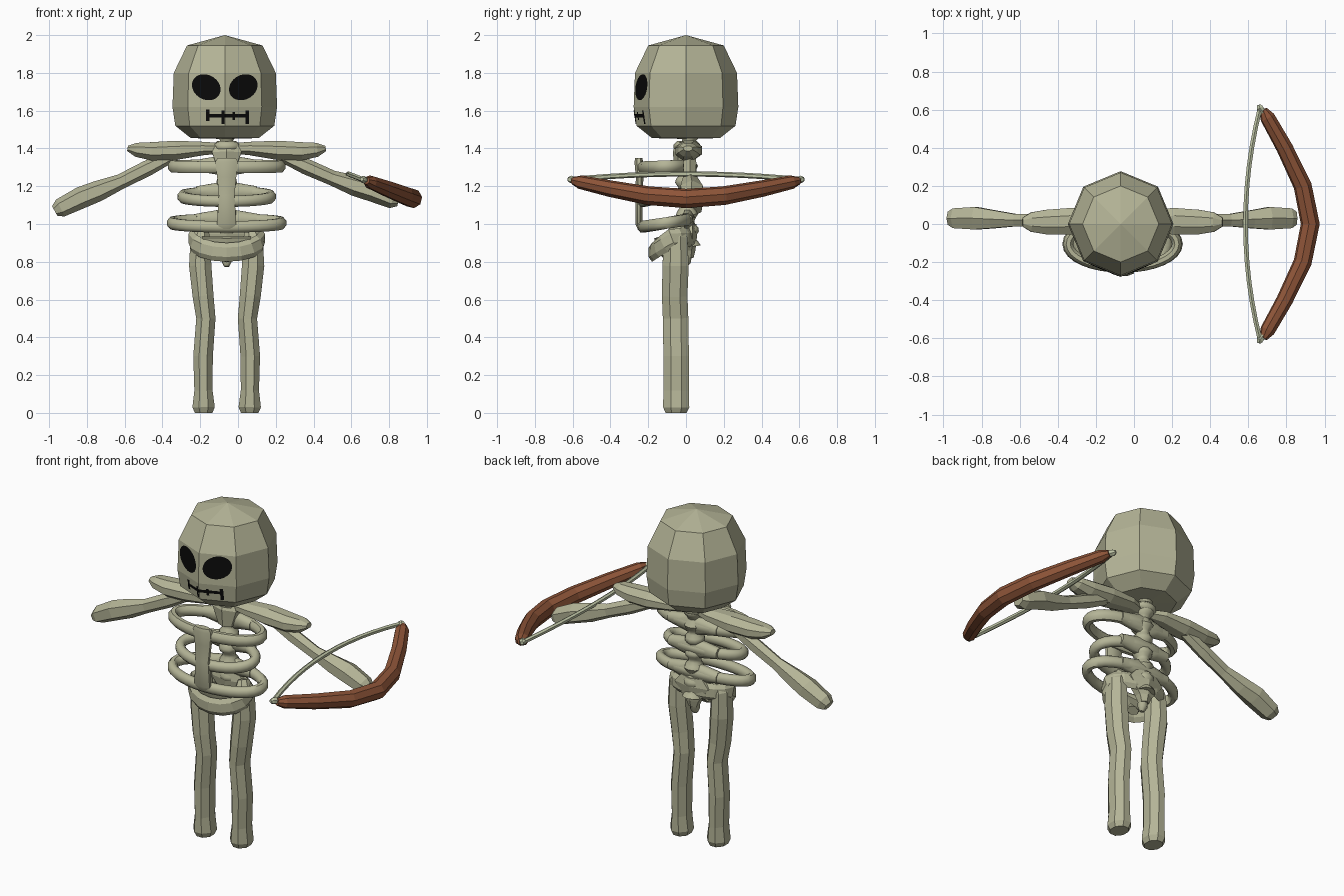
import bpy, bmesh, math
from math import sin, cos, pi
from mathutils import Vector
from mathutils.bvhtree import BVHTree

if "Cube" in bpy.data.objects:
    bpy.data.objects.remove(bpy.data.objects["Cube"])

MID = -0.06  # centre line of the body


def material(name, rgb):
    m = bpy.data.materials.new(name)
    m.use_nodes = True
    m.diffuse_color = (*rgb, 1)
    m.node_tree.nodes["Principled BSDF"].inputs["Base Color"].default_value = (*rgb, 1)
    return m


BONE = material("bone", (0.46, 0.46, 0.31))
BLACK = material("black", (0.003, 0.003, 0.003))
WOOD = material("brown_wood", (0.27, 0.09, 0.04))
STRING = material("pale_string", (0.52, 0.56, 0.38))


def finish(name, bm, mat, smooth=False):
    bmesh.ops.recalc_face_normals(bm, faces=bm.faces)
    mesh = bpy.data.meshes.new(name)
    bm.to_mesh(mesh)
    bm.free()
    mesh.materials.append(mat)
    ob = bpy.data.objects.new(name, mesh)
    bpy.context.collection.objects.link(ob)
    if smooth:
        bpy.ops.object.select_all(action="DESELECT")
        ob.select_set(True)
        bpy.context.view_layer.objects.active = ob
        bpy.ops.object.shade_smooth_by_angle(angle=math.radians(50))
    return ob


def tube(name, path, mat, sides=6, up=(0, 0, 1), closed=False, smooth=False):
    """Sweep an ellipse along (x, y, z, half width, half height) points."""
    bm = bmesh.new()
    pts = [Vector(p[:3]) for p in path]
    n = len(pts)
    rings = []
    for i, p in enumerate(path):
        if closed:
            t = pts[(i + 1) % n] - pts[i - 1]
        else:
            t = pts[min(i + 1, n - 1)] - pts[max(i - 1, 0)]
        side = t.cross(Vector(up)).normalized()
        top = side.cross(t).normalized()
        ring = []
        for k in range(sides):
            a = 2 * pi * (k + 0.5) / sides
            ring.append(bm.verts.new(pts[i] + side * cos(a) * p[3] + top * sin(a) * p[4]))
        rings.append(ring)
    for i in range(n if closed else n - 1):
        a, b = rings[i], rings[(i + 1) % n]
        for k in range(sides):
            j = (k + 1) % sides
            bm.faces.new((a[k], a[j], b[j], b[k]))
    if not closed:
        bm.faces.new(rings[0])
        bm.faces.new(rings[-1])
    return finish(name, bm, mat, smooth)


def sided(path, s, lift=0.0):
    """Place a path on one side of the body; lift raises its outer end."""
    last = len(path) - 1
    return [(MID + s * x, y, z + lift * i / last, a, b)
            for i, (x, y, z, a, b) in enumerate(path)]


# Skull: stacked octagons closed by shallow caps
bm = bmesh.new()
HX = -0.07
rings = []
for z, r in ((1.455, 0.18), (1.52, 0.262), (1.62, 0.277), (1.8, 0.27), (1.945, 0.2)):
    rings.append([bm.verts.new((HX + r * cos(k * pi / 4), r * sin(k * pi / 4), z))
                  for k in range(8)])
for a, b in zip(rings, rings[1:]):
    for k in range(8):
        j = (k + 1) % 8
        bm.faces.new((a[k], a[j], b[j], b[k]))
for ring, z in ((rings[0], 1.45), (rings[-1], 2.0)):
    tip = bm.verts.new((HX, 0, z))
    for k in range(8):
        bm.faces.new((ring[k], ring[(k + 1) % 8], tip))
bm.normal_update()
skull_surface = BVHTree.FromBMesh(bm)
finish("skull", bm, BONE)


def face_plate(name, shapes):
    """Lay flat outlines, given in x and z, on the front of the skull."""
    bm = bmesh.new()
    for outline in shapes:
        verts = []
        for x, z in outline:
            hit = skull_surface.ray_cast(Vector((x, -1, z)), Vector((0, 1, 0)))[0]
            verts.append(bm.verts.new((x, hit.y - 0.004, z)))
        bm.faces.new(verts)
    finish(name, bm, BLACK)


def box(x0, x1, z0, z1):
    return [(x0, z0), (x1, z0), (x1, z1), (x0, z1)]


# Eye sockets and stitched mouth
for side, s in (("right", -1), ("left", 1)):
    ring = []
    for k in range(24):
        a = 2 * pi * k / 24
        ring.append((HX + s * 0.098 + 0.076 * cos(a),
                     1.724 + 0.068 * sin(a) + s * 0.012 * cos(a)))
    face_plate(side + "_eye_socket", [ring])
face_plate("mouth", [
    box(-0.165, HX, 1.565, 1.583), box(HX, 0.05, 1.565, 1.583),
    box(-0.17, -0.152, 1.545, 1.605), box(0.04, 0.058, 1.53, 1.6),
    box(-0.088, -0.072, 1.53, 1.6), box(-0.03, -0.017, 1.55, 1.592)])

# Spine with swelling vertebrae
spine = []
for i in range(33):
    u = i / 32
    r = 0.047 + 0.012 * cos(u * 7 * 2 * pi)
    spine.append((MID, 0.02 - 0.02 * sin(u * pi), 0.88 + 0.6 * u, r, r))
tube("spine", spine, BONE, 10, up=(0, 1, 0), smooth=True)
tube("neck_collar", [(MID, 0.005, 1.38, 0.05, 0.05), (MID, 0.005, 1.4, 0.078, 0.07),
                     (MID, 0.005, 1.42, 0.078, 0.07), (MID, 0.005, 1.44, 0.05, 0.05)],
     BONE, 10, up=(0, 1, 0), smooth=True)

# Rib hoops, each rising toward the spine
for name, z, rx, rise, thick in (("upper_rib", 1.305, 0.285, 0.005, 0.034),
                                 ("middle_rib", 1.145, 0.235, 0.025, 0.032),
                                 ("lower_rib", 1.005, 0.29, 0.02, 0.033)):
    hoop = []
    for k in range(32):
        a = 2 * pi * k / 32
        hoop.append((MID + rx * cos(a), -0.105 + 0.125 * sin(a),
                     z + rise * sin(a), 0.028, thick))
    tube(name, hoop, BONE, 8, closed=True, smooth=True)
    # flared root where the hoop meets the spine
    root = [(MID + d * 0.16, 0.01 - abs(d) * 0.01, z + rise,
             0.035, 0.062 - 0.03 * abs(d)) for d in (-1, -0.5, 0, 0.5, 1)]
    tube(name + "_root", root, BONE, 8, smooth=True)

# Breastbone
tube("breastbone", [(MID, -0.245, 0.975, 0.035, 0.012), (MID, -0.25, 1.0, 0.055, 0.02),
                    (MID, -0.25, 1.15, 0.045, 0.02), (MID, -0.245, 1.25, 0.055, 0.022),
                    (MID, -0.25, 1.33, 0.065, 0.025), (MID, -0.25, 1.35, 0.05, 0.02)],
     BONE, 8, up=(0, 1, 0), smooth=True)
tube("collar_wedge", [(MID, -0.02, 1.28, 0.05, 0.04), (MID, -0.02, 1.38, 0.09, 0.05),
                      (MID, -0.01, 1.43, 0.06, 0.04)], BONE, 6, up=(0, 1, 0))

# Pelvis: curved band sweeping forward and down, plus wedge and tail
band = []
for k in range(16):
    a = 2 * pi * k / 16
    band.append((MID + 0.185 * cos(a), -0.075 + 0.105 * sin(a),
                 0.925 + 0.04 * sin(a) - 0.035 * abs(sin(a)), 0.02, 0.05))
tube("pelvis_band", band, BONE, 6, closed=True)
tube("pelvis_wedge", [(MID, 0.01, 1.0, 0.08, 0.045), (MID, 0.01, 0.95, 0.13, 0.05),
                      (MID, 0.01, 0.86, 0.05, 0.04), (MID, 0.01, 0.82, 0.03, 0.03)],
     BONE, 6, up=(0, 1, 0))
tube("tailbone", [(MID, 0.01, 0.88, 0.03, 0.03), (MID, 0.0, 0.8, 0.028, 0.028),
                  (MID, -0.005, 0.775, 0.014, 0.014)], BONE, 8, up=(0, 1, 0), smooth=True)
tube("pelvis_front", [(MID, -0.15, 0.93, 0.15, 0.02), (MID, -0.13, 0.865, 0.1, 0.025),
                      (MID, -0.08, 0.815, 0.04, 0.025)], BONE, 6, up=(0, 1, 0))

# Paired limbs: half widths run front to back, half heights run up
shoulder = [(0.03, 0.0, 1.4, 0.035, 0.03), (0.12, 0.01, 1.4, 0.065, 0.038),
            (0.27, 0.015, 1.39, 0.075, 0.055), (0.4, 0.01, 1.385, 0.07, 0.052),
            (0.48, 0.01, 1.393, 0.055, 0.04), (0.525, 0.01, 1.4, 0.025, 0.015)]
arm = [(0.26, 0.02, 1.375, 0.035, 0.03), (0.42, 0.02, 1.295, 0.04, 0.042),
       (0.56, 0.02, 1.225, 0.037, 0.04), (0.68, 0.025, 1.175, 0.055, 0.055),
       (0.77, 0.03, 1.14, 0.068, 0.058), (0.88, 0.03, 1.085, 0.06, 0.05),
       (0.91, 0.03, 1.068, 0.04, 0.03)]
leg = [(0.125, -0.04, 0.99, 0.03, 0.035), (0.14, -0.055, 0.93, 0.055, 0.068),
       (0.14, -0.055, 0.78, 0.064, 0.075), (0.125, -0.06, 0.62, 0.06, 0.073),
       (0.11, -0.055, 0.5, 0.055, 0.073), (0.125, -0.052, 0.3, 0.056, 0.073),
       (0.123, -0.052, 0.12, 0.052, 0.073), (0.122, -0.052, 0.03, 0.064, 0.075),
       (0.122, -0.052, 0.0, 0.05, 0.06)]
for side, s, lift in (("right", -1, 0), ("left", 1, 0.055)):
    tube(side + "_shoulder_blade", sided(shoulder, s), BONE, 8)
    tube(side + "_arm", sided(arm, s, lift), BONE, 6)
    tube(side + "_leg", sided(leg, s), BONE, 8, up=(0, 1, 0))

# Bow: a bent limb, thick at the grip, leaning down along the forearm
half_bow = [(0.925, 0.0, 1.135, 0.05, 0.052), (0.885, 0.2, 1.15, 0.048, 0.05),
            (0.79, 0.4, 1.187, 0.044, 0.044), (0.7, 0.56, 1.222, 0.04, 0.036),
            (0.68, 0.6, 1.23, 0.02, 0.02)]
bow = [(x, -y, z, a, b) for x, y, z, a, b in half_bow[:0:-1]] + half_bow
tube("bow", bow, WOOD, 8, up=(0.25, 0, 1))

# Bowstring drawn back a little, with knots at the tips
string = []
for i in range(13):
    t = i / 6 - 1
    string.append((0.585 + 0.077 * t * t, 0.61 * t, 1.265 - 0.03 * t * t, 0.014, 0.014))
tube("bowstring", string, STRING, 6)
for name, s in (("front_knot", -1), ("rear_knot", 1)):
    tube(name, [(0.655, s * 0.625, 1.237, 0.01, 0.01), (0.66, s * 0.61, 1.236, 0.02, 0.02),
                (0.685, s * 0.575, 1.23, 0.016, 0.016)], STRING, 6)
